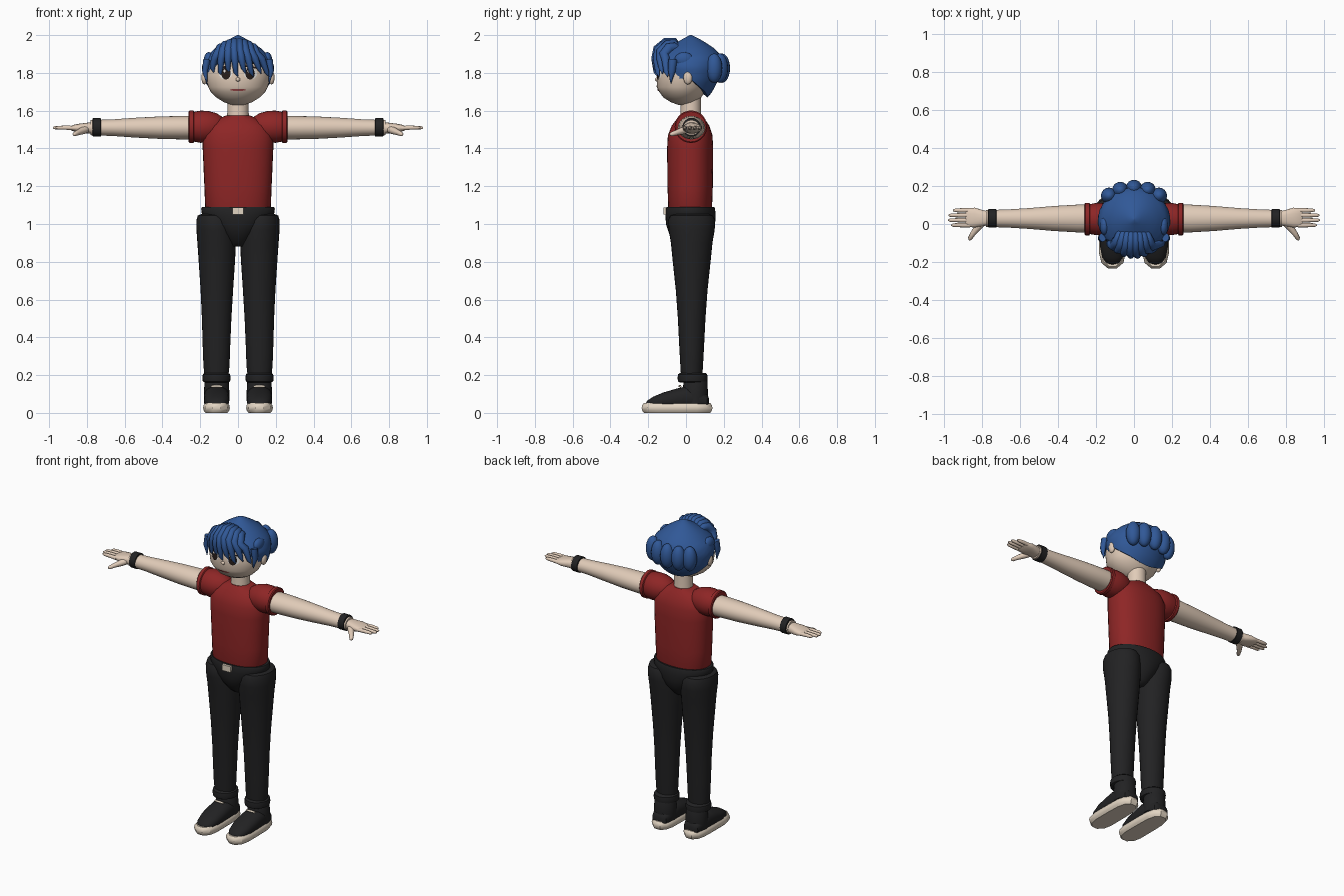
import bpy, bmesh, math
from mathutils import Vector

if "Cube" in bpy.data.objects:
    bpy.data.objects.remove(bpy.data.objects["Cube"])


def material(name, r, g, b):
    m = bpy.data.materials.new(name)
    m.diffuse_color = (r, g, b, 1)
    m.use_nodes = True
    m.node_tree.nodes["Principled BSDF"].inputs["Base Color"].default_value = m.diffuse_color
    return m


SKIN = material("skin", 0.75, 0.60, 0.48)
HAIR = material("blue hair", 0.030, 0.098, 0.31)
RED = material("red cloth", 0.27, 0.019, 0.019)
BLACK = material("black cloth", 0.016, 0.016, 0.017)
CREAM = material("cream", 0.76, 0.66, 0.54)
WHITE = material("eye white", 0.85, 0.83, 0.80)
DARK = material("dark brown", 0.02, 0.012, 0.01)
LIP = material("lip", 0.40, 0.08, 0.08)


def finish(name, bm, mat, angle=40):
    bmesh.ops.recalc_face_normals(bm, faces=bm.faces[:])
    me = bpy.data.meshes.new(name)
    bm.to_mesh(me)
    bm.free()
    me.materials.append(mat)
    ob = bpy.data.objects.new(name, me)
    bpy.context.collection.objects.link(ob)
    bpy.ops.object.select_all(action='DESELECT')
    ob.select_set(True)
    bpy.context.view_layer.objects.active = ob
    bpy.ops.object.shade_smooth_by_angle(angle=math.radians(angle))
    return ob


def skin_rings(name, rings, mat, angle=40):
    """Join rings of points into a closed skin with end caps."""
    bm = bmesh.new()
    vs = [[bm.verts.new(p) for p in r] for r in rings]
    n = len(vs[0])
    for a, b in zip(vs, vs[1:]):
        for i in range(n):
            bm.faces.new((a[i], a[(i + 1) % n], b[(i + 1) % n], b[i]))
    for r in (vs[0], vs[-1]):
        c = bm.verts.new(sum((v.co for v in r), Vector()) / n)
        for i in range(n):
            bm.faces.new((r[i], r[(i + 1) % n], c))
    return finish(name, bm, mat, angle)


def loft(name, axis, rings, mat, n=28, power=2.0, angle=40):
    """Rings are (position, centre 1, centre 2, radius 1, radius 2)."""
    out = []
    for pos, c1, c2, r1, r2 in rings:
        ring = []
        for i in range(n):
            a = math.tau * i / n
            c, s = math.cos(a), math.sin(a)
            u = c1 + r1 * math.copysign(abs(c) ** (2 / power), c)
            v = c2 + r2 * math.copysign(abs(s) ** (2 / power), s)
            ring.append({'x': (pos, u, v), 'y': (u, pos, v), 'z': (u, v, pos)}[axis])
        out.append(ring)
    return skin_rings(name, out, mat, angle)


def tube(name, pts, radii, mat, wide=1.0, n=10, ref=(0, 0, 1)):
    """Tapered sweep, stretched sideways by wide."""
    pts = [Vector(p) for p in pts]
    rings = []
    for i, p in enumerate(pts):
        t = (pts[min(i + 1, len(pts) - 1)] - pts[max(i - 1, 0)]).normalized()
        side = t.cross(Vector(ref)).normalized()
        up = side.cross(t)
        rings.append([p + side * (math.cos(math.tau * k / n) * radii[i] * wide)
                      + up * (math.sin(math.tau * k / n) * radii[i]) for k in range(n)])
    return skin_rings(name, rings, mat, 60)


def ball(name, loc, size, mat):
    bm = bmesh.new()
    bmesh.ops.create_uvsphere(bm, u_segments=18, v_segments=12, radius=1)
    bmesh.ops.scale(bm, vec=size, verts=bm.verts[:])
    bmesh.ops.translate(bm, vec=loc, verts=bm.verts[:])
    return finish(name, bm, mat, 60)


def interp(table, x):
    """Linear lookup of the row values at x."""
    for a, b in zip(table, table[1:]):
        if x <= b[0]:
            t = max(0, (x - a[0]) / (b[0] - a[0]))
            return [p + (q - p) * t for p, q in zip(a[1:], b[1:])]
    return list(table[-1][1:])


# Head and neck
HEAD = [(1.63, 0, -.01, .03, .03), (1.645, 0, -.015, .075, .065), (1.67, 0, -.02, .115, .10),
        (1.70, 0, -.02, .145, .122), (1.725, 0, -.02, .158, .135), (1.78, 0, -.012, .172, .142),
        (1.84, 0, -.003, .17, .148), (1.90, 0, .01, .13, .11), (1.94, 0, .01, .06, .05)]
loft("head", 'z', HEAD, SKIN, 36)
loft("neck", 'z', [(1.53, 0, .025, .06, .058), (1.60, 0, .025, .056, .054),
                   (1.70, 0, .025, .056, .054)], SKIN)
ball("nose", (0, -.152, 1.765), (.012, .012, .011), SKIN)


# Painted face plates that follow the head surface
def plate(name, x, z, rx, rz, mat, lift, tilt=0, n=20):
    bm = bmesh.new()

    def point(u, w):
        px, pz = x + u, z + w + tilt * u
        _, cy, hx, hy = interp(HEAD, pz)
        return bm.verts.new((px, cy - hy * math.sqrt(max(0, 1 - (px / hx) ** 2)) - lift, pz))
    mid = point(0, 0)
    loops = [[point(k * rx * math.cos(math.tau * i / n), k * rz * math.sin(math.tau * i / n))
              for i in range(n)] for k in (.5, 1)]
    for i in range(n):
        j = (i + 1) % n
        bm.faces.new((mid, loops[0][i], loops[0][j]))
        bm.faces.new((loops[0][i], loops[1][i], loops[1][j], loops[0][j]))
    ob = finish(name, bm, mat)
    me = ob.data
    if me.polygons[0].normal.y > 0:
        me.flip_normals()


for s in (-1, 1):
    plate("eye_white", s * .066, 1.797, .035, .032, WHITE, .003)
    plate("iris", s * .064, 1.797, .025, .032, DARK, .005)
    plate("eye_glint", s * .064 - .008, 1.81, .006, .007, WHITE, .007)
    plate("eyelash", s * .07, 1.831, .038, .005, DARK, .006, -s * .15)
    plate("eyebrow", s * .075, 1.853, .036, .005, DARK, .004, -s * .2)
    ball("ear", (s * .178, .01, 1.775), (.016, .024, .036), SKIN)
plate("mouth", 0, 1.71, .042, .006, LIP, .004)

# Hair cap: (height, half width, front, back) and hem height by direction
CAP = [(1.66, .12, -.06, .105), (1.70, .152, -.08, .14), (1.76, .182, -.12, .17),
       (1.83, .192, -.148, .19), (1.88, .175, -.155, .195), (1.93, .122, -.10, .15),
       (1.97, .062, -.035, .09), (2.0, .004, .02, .03)]
HEM = [(-1, 1.87), (-.8, 1.85), (-.62, 1.775), (0, 1.765), (.4, 1.72), (1, 1.67)]
rings = []
for k in range(15):
    ring = []
    for i in range(40):
        a = math.tau * i / 40
        hem = interp(HEM, math.sin(a))[0]
        z = hem + (2.0 - hem) * k / 14
        rx, front, back = interp(CAP, z)
        ring.append((rx * math.cos(a), (front + back) / 2 + (back - front) / 2 * math.sin(a), z))
    rings.append(ring)
skin_rings("hair_cap", rings, HAIR, 50)

# Fringe: strands rise from the crown and sweep down to pointed tips
for i in range(8):
    x = -.115 + .031 * i
    tip = -.135 + .041 * i
    bend = .055 * (abs(i - 3.5) / 3.5) ** 2
    top = 1.985 - .5 * bend
    tube("fringe_strand", [(x * .6, -.03, 1.92), (x * .7, -.065, top - .022),
                           (x * .8, -.105 + bend * .3, top - .025),
                           (x * .95, -.15 + bend * .6, top - .06),
                           ((x + tip) / 2, -.162 + bend, 1.875),
                           (tip, -.158 + bend, 1.825 - .02 * (i % 2)),
                           (tip + .012, -.152 + bend, 1.795 - .015 * (i % 2))],
         [.015, .022, .024, .023, .02, .013, .002], HAIR, 1.15, 10, (1, 0, .01))

# Rolled curls around the back, and side tufts
for i in range(-2, 3):
    a = i * .43
    ball("back_curl", (.165 * math.sin(a) * 1.05, .03 + .16 * math.cos(a * .85), 1.825),
         (.043, .043, .078), HAIR)
for s in (-1, 1):
    ball("side_tuft", (s * .155, -.01, 1.87), (.026, .05, .04), HAIR)
    tube("sideburn", [(s * .165, -.07, 1.87), (s * .175, -.075, 1.81), (s * .165, -.08, 1.745)],
         [.02, .016, .002], HAIR, 1.2, 10, (1, 0, .01))

# Shirt body
loft("shirt_body", 'z', [(1.07, 0, .022, .165, .112), (1.09, 0, .022, .174, .116),
                         (1.2, 0, .022, .178, .12), (1.4, 0, .022, .187, .122),
                         (1.47, 0, .022, .188, .118), (1.52, 0, .024, .165, .10),
                         (1.555, 0, .025, .11, .075), (1.575, 0, .025, .062, .058)],
     RED, 36, 2.3)

# Hips, belt line and buckle
loft("hips", 'z', [(.88, 0, .025, .045, .05), (.90, 0, .025, .06, .075), (.95, 0, .025, .105, .115),
                   (1.0, 0, .024, .155, .13), (1.045, 0, .024, .19, .133),
                   (1.08, 0, .023, .195, .131), (1.09, 0, .023, .190, .127)], BLACK, 36)
bm = bmesh.new()
bmesh.ops.create_cube(bm, size=1)
bmesh.ops.scale(bm, vec=(.06, .03, .038), verts=bm.verts[:])
bmesh.ops.translate(bm, vec=(0, -.105, 1.068), verts=bm.verts[:])
finish("belt_buckle", bm, CREAM)

for s in (-1, 1):
    # Sleeve with cuff
    Y, Z = .026, 1.515
    loft("sleeve", 'x', [(s * x, Y, Z, r, r) for x, r in
                         ((.06, .02), (.08, .05), (.115, .072), (.16, .084), (.20, .085), (.232, .079),
                          (.236, .086), (.256, .086), (.261, .08), (.258, .06))], RED)
    # Arm, wrist band and palm
    loft("arm", 'x', [(s * x, Y + .003, 1.51, ry, rz) for x, ry, rz in
                      ((.2, .073, .062), (.3, .073, .062), (.42, .066, .059), (.55, .055, .052),
                       (.66, .048, .044), (.78, .044, .04))], SKIN)
    loft("wrist_band", 'x', [(s * x, .03, 1.512, r, r) for x, r in
                             ((.725, .042), (.727, .049), (.768, .049), (.77, .042))], BLACK)
    loft("palm", 'x', [(s * x, y, 1.508, ry, rz) for x, y, ry, rz in
                       ((.765, .03, .036, .03), (.80, .031, .043, .028), (.84, .034, .052, .023),
                        (.875, .034, .05, .016), (.89, .034, .045, .008))], SKIN, 20, 2.5)
    # Fingers and thumb
    for i, end in enumerate((.965, .98, .978, .955)):
        y = -.006 + .026 * i
        tube("finger", [(s * .865, y, 1.508), (s * .91, y, 1.51), (s * (end - .012), y, 1.51),
                        (s * end, y, 1.51)], [.012, .0115, .0095, .004], SKIN)
    tube("thumb", [(s * .795, .015, 1.505), (s * .825, -.02, 1.493), (s * .85, -.052, 1.483),
                   (s * .866, -.078, 1.475), (s * .868, -.086, 1.473)],
         [.02, .019, .014, .011, .004], SKIN)

    # Trouser leg and turned cuff
    loft("trouser_leg", 'z', [(z, s * x, .03, rx, ry) for z, x, rx, ry in
                              ((.17, .114, .06, .055), (.25, .114, .069, .06), (.36, .114, .073, .066),
                               (.5, .113, .078, .073), (.65, .112, .086, .084), (.8, .112, .096, .1),
                               (.9, .113, .102, .11), (.97, .117, .103, .122), (1.02, .12, .1, .124),
                               (1.045, .123, .09, .112), (1.052, .125, .07, .09))], BLACK, 28)
    loft("trouser_cuff", 'z', [(z, s * .114, .035, r, r + .005) for z, r in
                               ((.16, .06), (.166, .072), (.185, .075), (.204, .072), (.212, .062))],
         BLACK, 24)

    # Shoe upper, collar and lace
    loft("shoe_upper", 'y', [(y, s * .113, (top + .02) / 2, rx, (top - .02) / 2) for y, rx, top in
                             ((.122, .03, .075), (.112, .05, .10), (.07, .064, .13), (0, .068, .14),
                              (-.045, .068, .13), (-.12, .066, .108), (-.175, .055, .085),
                              (-.205, .035, .065), (-.214, .015, .05))], BLACK, 24, 2.4)
    loft("shoe_collar", 'z', [(z, s * .113, .05, rx, ry) for z, rx, ry in
                              ((.05, .066, .064), (.10, .068, .066), (.165, .064, .064),
                               (.185, .055, .055))], BLACK, 24)
    tube("shoe_lace", [(s * .113 - .03, -.03, .14), (s * .113, -.033, .142),
                       (s * .113 + .03, -.03, .14)], [.006, .007, .006], CREAM)
    # Sole with a blunt pointed toe
    half = [(.022, -.235), (.058, -.205), (.071, -.15), (.071, -.02), (.068, .06), (.055, .11), (.024, .14)]
    outline = half + [(-x, y) for x, y in reversed(half)]
    skin_rings("shoe_sole", [[(s * .114 + x * k, -.045 + (y + .045) * (1 - (1 - k) * .35), z)
                              for x, y in outline]
                             for z, k in ((0, .82), (.012, .95), (.026, 1), (.042, .95), (.052, .82))],
               CREAM, 35)
